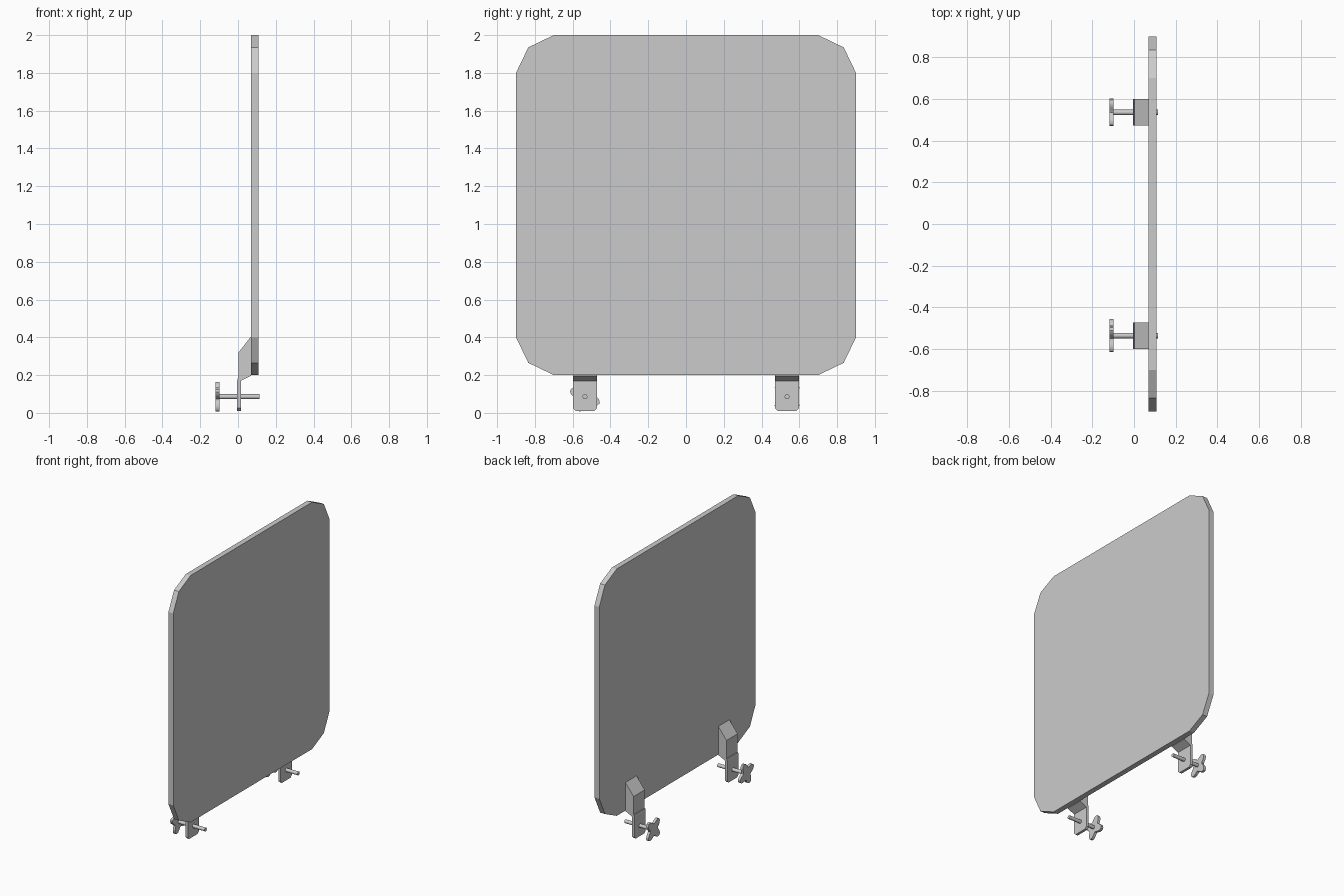
import bpy, bmesh, math

if "Cube" in bpy.data.objects:
    bpy.data.objects.remove(bpy.data.objects["Cube"])


def prism(name, pts, axis, lo, hi):
    """Extrude a closed outline along x (pts = y,z) or along y (pts = x,z)."""
    bm = bmesh.new()
    def place(a, b, d):
        return (d, a, b) if axis == 'x' else (a, d, b)
    face = bm.faces.new([bm.verts.new(place(a, b, lo)) for a, b in pts])
    ext = bmesh.ops.extrude_face_region(bm, geom=[face])
    moved = [v for v in ext['geom'] if isinstance(v, bmesh.types.BMVert)]
    offset = place(0, 0, hi - lo)
    bmesh.ops.translate(bm, verts=moved, vec=offset)
    bmesh.ops.recalc_face_normals(bm, faces=bm.faces[:])
    mesh = bpy.data.meshes.new(name)
    bm.to_mesh(mesh)
    bm.free()
    ob = bpy.data.objects.new(name, mesh)
    bpy.context.collection.objects.link(ob)
    return ob


def smooth(ob):
    bpy.ops.object.select_all(action='DESELECT')
    ob.select_set(True)
    bpy.context.view_layer.objects.active = ob
    bpy.ops.object.shade_smooth_by_angle(angle=math.radians(35))


# Square panel with two-step cut corners
quarter = [(0.90, 0.70), (0.835, 0.835), (0.70, 0.90)]
outline = []
for sy, sz in ((1, 1), (-1, 1), (-1, -1), (1, -1)):
    corner = [(sy * y, 1.1 + sz * z) for y, z in quarter]
    outline += corner if sy * sz > 0 else corner[::-1]
prism("panel", outline, 'x', 0.069, 0.108)

W, BOLT_Z = 0.064, 0.086
for side, cy, turn in (("left", -0.535, 65), ("right", 0.535, 45)):
    # Hanging tab with clipped lower corners
    c = 0.015
    tab = [(cy - W + c, 0.01), (cy + W - c, 0.01), (cy + W, 0.01 + c),
           (cy + W, 0.17), (cy - W, 0.17), (cy - W, 0.01 + c)]
    prism(side + "_bracket_tab", tab, 'x', -0.004, 0.015)

    # Bend that carries the tab under the panel
    bend = [(-0.004, 0.17), (0.015, 0.17), (0.069, 0.196),
            (0.069, 0.205), (0.015, 0.2), (-0.001, 0.185)]
    prism(side + "_bracket_bend", bend, 'y', cy - W, cy + W)

    # Wedge block against the back of the panel
    wedge = [(0.003, 0.188), (0.069, 0.2), (0.069, 0.405), (0.003, 0.32)]
    prism(side + "_bracket_wedge", wedge, 'y', cy - W, cy + W)

    # Four-lobed hand knob
    lobes = []
    for i in range(40):
        a = 2 * math.pi * i / 40
        r = 0.064 + 0.021 * math.cos(4 * (a - math.radians(turn)))
        lobes.append((cy + r * math.cos(a), BOLT_Z + r * math.sin(a)))
    smooth(prism(side + "_knob", lobes, 'x', -0.118, -0.099))

    # Clamping bolt
    bpy.ops.mesh.primitive_cylinder_add(
        vertices=16, radius=0.013, depth=0.214,
        location=(0.007, cy, BOLT_Z), rotation=(0, math.pi / 2, 0))
    bolt = bpy.context.object
    bolt.name = side + "_bolt"
    smooth(bolt)
